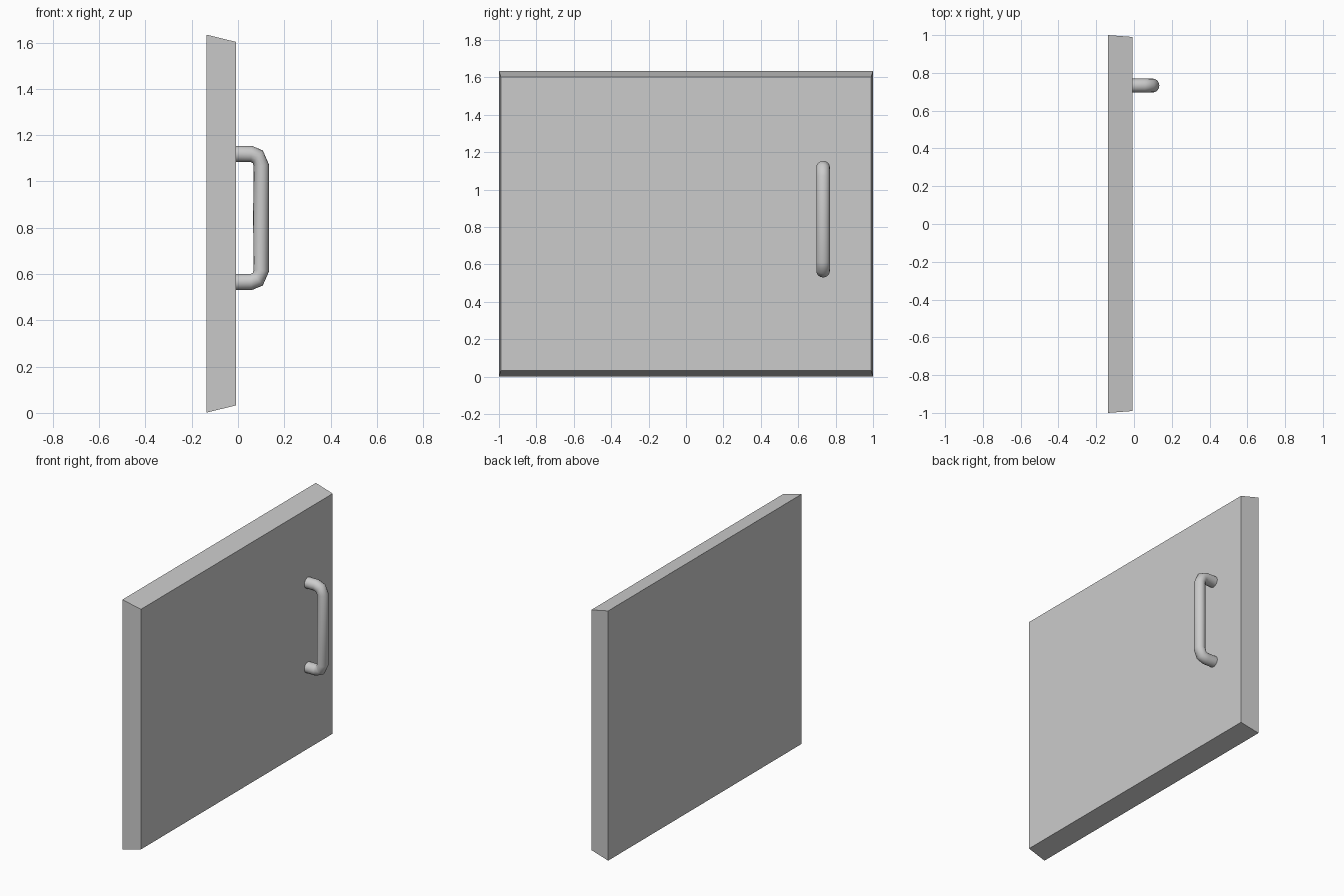
import bpy, bmesh, math
from mathutils import Vector

if "Cube" in bpy.data.objects:
    bpy.data.objects.remove(bpy.data.objects["Cube"])


def finish(bm, name):
    bmesh.ops.recalc_face_normals(bm, faces=bm.faces[:])
    mesh = bpy.data.meshes.new(name)
    bm.to_mesh(mesh)
    bm.free()
    obj = bpy.data.objects.new(name, mesh)
    bpy.context.collection.objects.link(obj)
    return obj


# Door panel: slab whose front face is slightly smaller than its back face
BACK, FRONT = -0.137, -0.008
bm = bmesh.new()
bmesh.ops.create_cube(bm, size=2)
for v in bm.verts:
    is_front = v.co.x > 0
    half_w, half_h = (0.99, 0.785) if is_front else (1.0, 0.8165)
    v.co = (FRONT if is_front else BACK, v.co.y * half_w,
            0.8175 + v.co.z * half_h)
finish(bm, "door_panel")

# Pull handle: rings between outer and inner outline, mirrored about mid height
MID, Y, RY, SIDES = 0.842, 0.733, 0.0365, 16
upper = [((FRONT, 1.154), (FRONT, 1.083)),
         ((0.058, 1.154), (0.056, 1.083)),
         ((0.107, 1.134), (0.064, 1.079)),
         ((0.134, 1.073), (0.068, 1.066))]
middle = [((0.134, MID), (0.065, MID))]
flip = lambda p: (p[0], 2 * MID - p[1])
path = upper + middle + [(flip(o), flip(i)) for o, i in reversed(upper)]

bm = bmesh.new()
rings = []
for (ox, oz), (ix, iz) in path:
    outer, inner = Vector((ox, Y, oz)), Vector((ix, Y, iz))
    centre, arm = (outer + inner) / 2, (outer - inner) / 2
    angles = [2 * math.pi * k / SIDES for k in range(SIDES)]
    rings.append([bm.verts.new(centre + arm * math.cos(a)
                               + Vector((0, RY * math.sin(a), 0)))
                  for a in angles])
for a, b in zip(rings, rings[1:]):
    for k in range(SIDES):
        n = (k + 1) % SIDES
        bm.faces.new((a[k], a[n], b[n], b[k]))
bm.faces.new(rings[0])
bm.faces.new(rings[-1])
handle = finish(bm, "pull_handle")
bpy.context.view_layer.objects.active = handle
handle.select_set(True)
bpy.ops.object.shade_smooth_by_angle(angle=math.radians(50))
